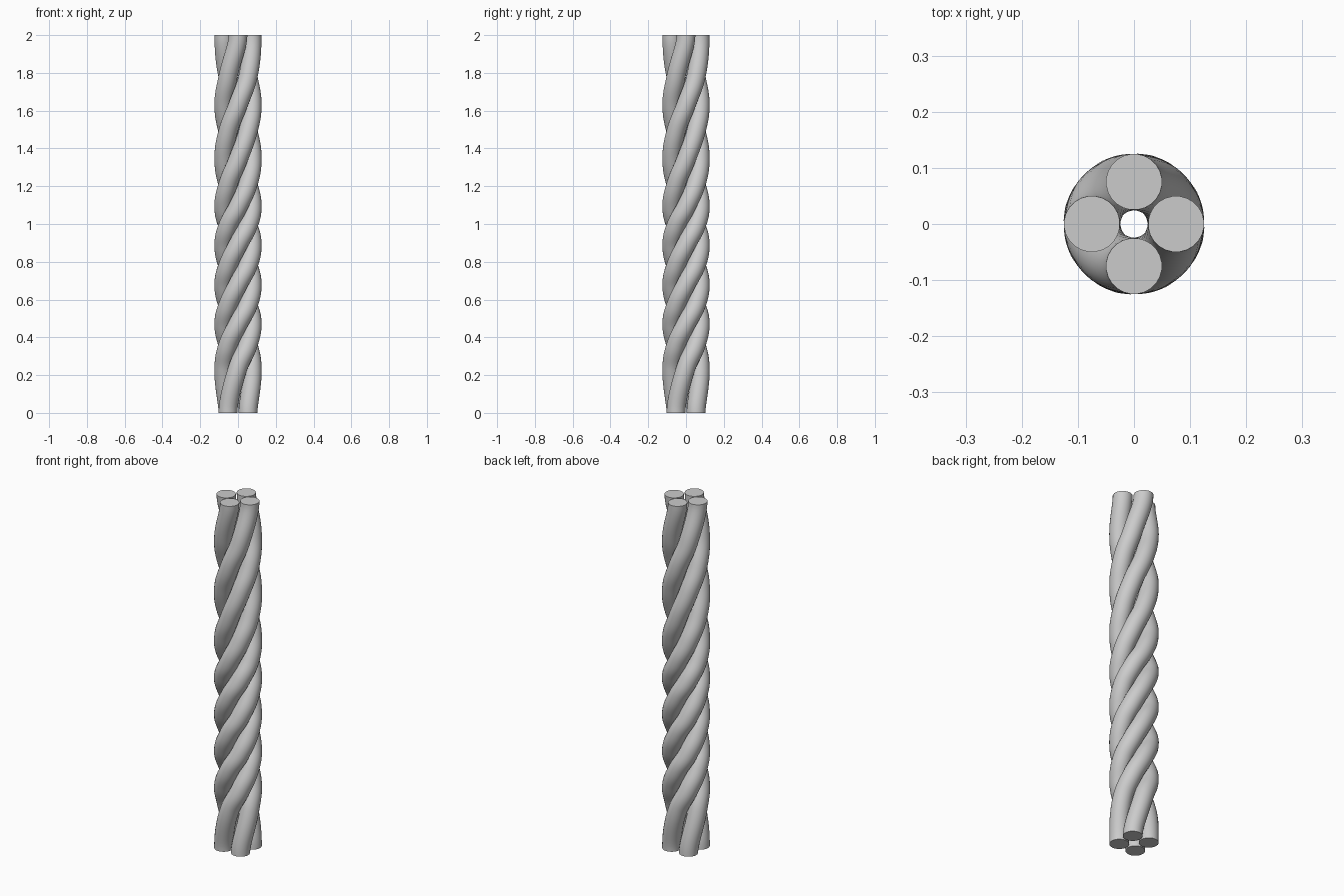
import bpy
from math import cos, sin, pi
from mathutils import Vector

if "Cube" in bpy.data.objects:
    bpy.data.objects.remove(bpy.data.objects["Cube"])

# Heights at which the strands have advanced each further eighth turn
HEIGHTS = [0, 0.24, 0.36, 0.47, 0.57, 0.68, 0.78, 0.89, 0.99,
           1.09, 1.21, 1.34, 1.49, 1.63, 1.78, 2.0]
HELIX_R, STRAND_R = 0.075, 0.05


def strand(i):
    # Bezier path winding upward, swept with a round section
    curve = bpy.data.curves.new(f"rope_strand_{i + 1}", 'CURVE')
    curve.dimensions = '3D'
    curve.resolution_u = 10
    curve.bevel_depth = STRAND_R
    curve.bevel_resolution = 10
    curve.use_fill_caps = True
    spline = curve.splines.new('BEZIER')
    spline.bezier_points.add(len(HEIGHTS) - 1)
    pts = [Vector((HELIX_R * cos(a), HELIX_R * sin(a), z))
           for k, z in enumerate(HEIGHTS)
           for a in [pi / 4 + i * pi / 2 + k * pi / 4]]
    for bp, p in zip(spline.bezier_points, pts):
        bp.co = p
        bp.handle_left_type = bp.handle_right_type = 'AUTO'
    # Vertical end tangents keep both cut ends level
    for bp in (spline.bezier_points[0], spline.bezier_points[-1]):
        bp.handle_left_type = bp.handle_right_type = 'FREE'
        bp.handle_left = bp.co - Vector((0, 0, 0.06))
        bp.handle_right = bp.co + Vector((0, 0, 0.06))

    obj = bpy.data.objects.new(f"rope_strand_{i + 1}", curve)
    bpy.context.collection.objects.link(obj)
    bpy.ops.object.select_all(action='DESELECT')
    obj.select_set(True)
    bpy.context.view_layer.objects.active = obj
    bpy.ops.object.convert(target='MESH')
    bpy.ops.object.shade_smooth_by_angle()


for n in range(4):
    strand(n)
